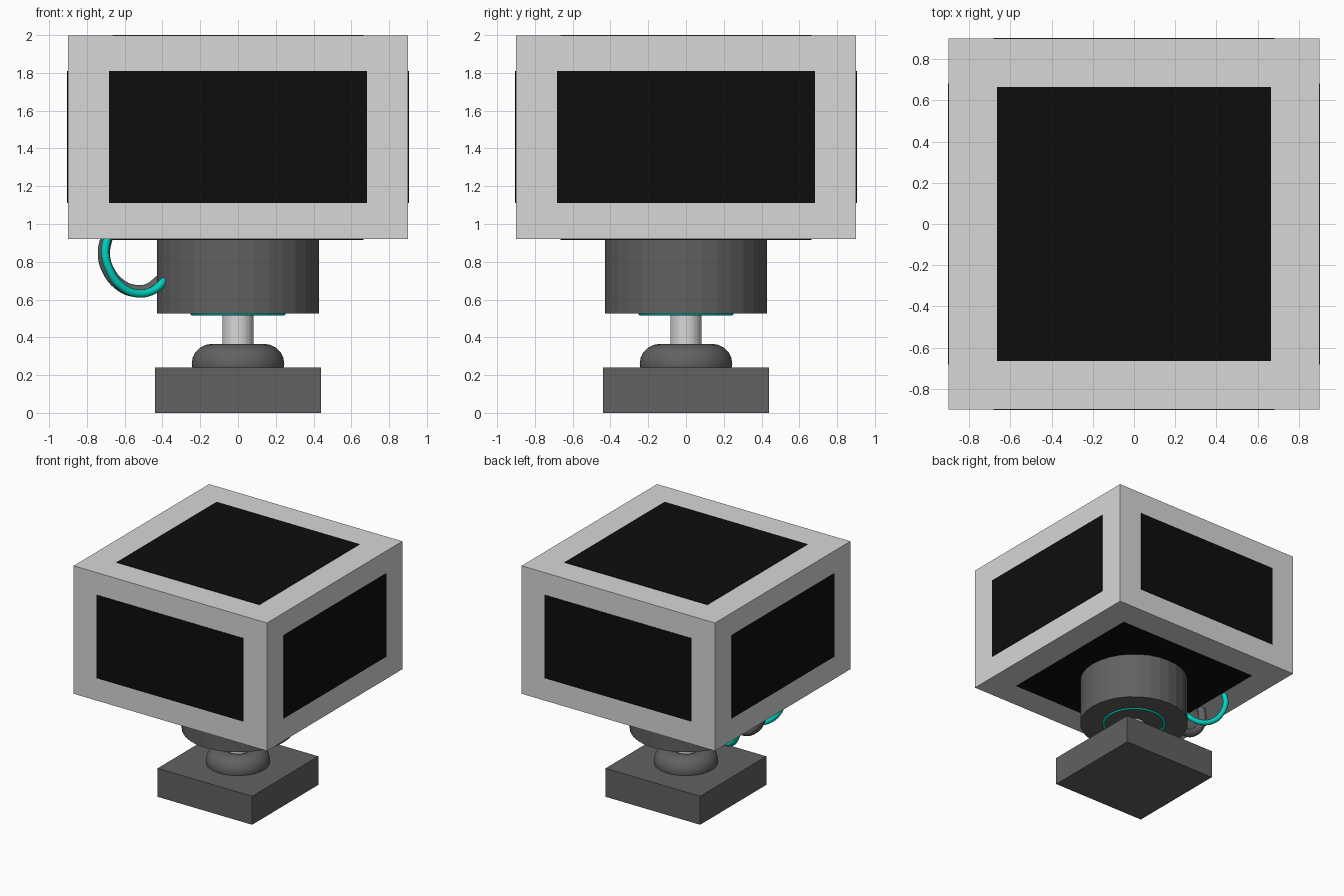
import bpy, math
from mathutils import Matrix

if "Cube" in bpy.data.objects:
    bpy.data.objects.remove(bpy.data.objects["Cube"])


def material(name, rgb):
    m = bpy.data.materials.new(name)
    m.diffuse_color = (*rgb, 1)
    m.use_nodes = True
    m.node_tree.nodes["Principled BSDF"].inputs["Base Color"].default_value = m.diffuse_color
    return m


LIGHT = material("light grey", (0.68, 0.68, 0.68))
DARK = material("dark grey", (0.12, 0.12, 0.12))
BLACK = material("black panel", (0.004, 0.004, 0.004))
TEAL = material("teal", (0.0, 0.66, 0.54))


def finish(name, mat, smooth=False):
    ob = bpy.context.object
    ob.name = name
    ob.data.materials.append(mat)
    if smooth:
        bpy.ops.object.shade_smooth_by_angle(angle=math.radians(40))
    return ob


def box(name, mat, size, loc):
    bpy.ops.mesh.primitive_cube_add(size=1)
    ob = finish(name, mat)
    ob.data.transform(Matrix.Translation(loc) @ Matrix.Diagonal((*size, 1)))
    return ob


def cylinder(name, mat, radius, z0, z1):
    bpy.ops.mesh.primitive_cylinder_add(vertices=32, radius=radius, depth=z1 - z0,
                                        location=(0, 0, (z0 + z1) / 2))
    return finish(name, mat)


def torus(name, mat, major, minor, z, sides):
    bpy.ops.mesh.primitive_torus_add(major_radius=major, minor_radius=minor,
                                     major_segments=48, minor_segments=sides,
                                     location=(0, 0, z))
    return finish(name, mat, True)


def cable(name, mat, profile, radius, degrees):
    """Round tube through (distance, z) points, swung around the neck."""
    cu = bpy.data.curves.new(name, 'CURVE')
    cu.dimensions = '3D'
    cu.bevel_depth = radius
    cu.bevel_resolution = 3
    cu.resolution_u = 6
    cu.use_fill_caps = True
    sp = cu.splines.new('BEZIER')
    sp.bezier_points.add(len(profile) - 1)
    a = math.radians(degrees)
    for p, (r, z) in zip(sp.bezier_points, profile):
        p.co = (-r * math.cos(a), r * math.sin(a), z)
        p.handle_left_type = p.handle_right_type = 'AUTO'
    ob = bpy.data.objects.new(name, cu)
    bpy.context.collection.objects.link(ob)
    cu.materials.append(mat)


# Base block, rounded collar and shaft
box("base", DARK, (0.88, 0.88, 0.24), (0, 0, 0.12))
torus("collar", DARK, 0.14, 0.105, 0.26, 20)
cylinder("shaft", LIGHT, 0.082, 0.24, 0.54)

# Neck drum with a ring on its underside
cylinder("neck", DARK, 0.43, 0.525, 0.93)
torus("neck_ring", TEAL, 0.242, 0.011, 0.527, 10)

# Head box with a thin dark panel on every face
box("head", LIGHT, (1.8, 1.8, 1.077), (0, 0, 1.4585))
for label, z in (("top", 1.997), ("bottom", 0.92)):
    box(label + "_panel", BLACK, (1.33, 1.33, 0.008), (0, 0, z))
for i, label in enumerate(("front", "right", "back", "left")):
    panel = box(label + "_panel", BLACK, (1.365, 0.008, 0.70), (0, -0.9, 1.46))
    panel.data.transform(Matrix.Rotation(i * math.pi / 2, 4, 'Z'))

# Cables looping from the neck up into the head
teal_path = [(0.42, 0.70), (0.485, 0.65), (0.576, 0.632), (0.674, 0.672),
             (0.74, 0.76), (0.764, 0.85), (0.75, 0.93)]
dark_path = [(0.41, 0.70), (0.47, 0.655), (0.54, 0.645), (0.62, 0.675),
             (0.69, 0.76), (0.71, 0.85), (0.695, 0.93)]
cable("teal_cable_front", TEAL, teal_path, 0.022, -23)
cable("teal_cable_back", TEAL, teal_path, 0.022, 23)
cable("dark_cable", DARK, dark_path, 0.034, 0)
